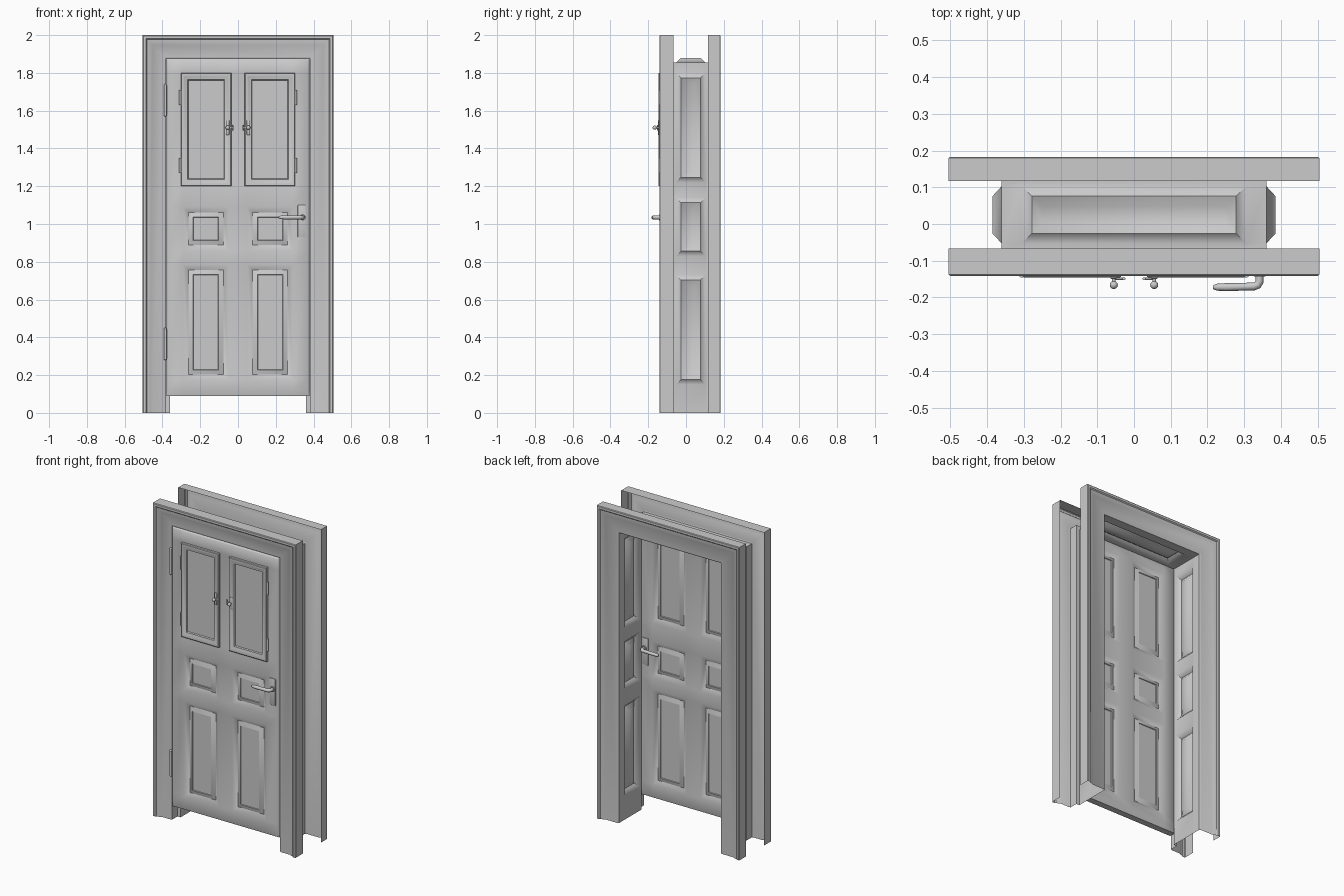
import bpy, bmesh, math
from mathutils import Vector, Matrix

if "Cube" in bpy.data.objects:
    bpy.data.objects.remove(bpy.data.objects["Cube"])


def finish(name, bm, angle=50):
    bmesh.ops.remove_doubles(bm, verts=bm.verts, dist=1e-5)
    bmesh.ops.recalc_face_normals(bm, faces=bm.faces)
    me = bpy.data.meshes.new(name)
    bm.to_mesh(me)
    bm.free()
    me.shade_smooth()
    me.set_sharp_from_angle(angle=math.radians(angle))
    ob = bpy.data.objects.new(name, me)
    bpy.context.collection.objects.link(ob)
    return ob


def sheet(bm, us, vs, panels, rings, f):
    """Grid of faces; cells listed in panels get nested rings of (inset, depth)."""
    def quad(*pts):
        bm.faces.new([bm.verts.new(f(*p)) for p in pts])
    for i in range(len(us) - 1):
        for j in range(len(vs) - 1):
            def ring(ins, d):
                a, b, c, e = us[i] + ins, us[i+1] - ins, vs[j] + ins, vs[j+1] - ins
                return [(a, c, d), (b, c, d), (b, e, d), (a, e, d)]
            cur = ring(0, 0)
            if (i, j) in panels:
                for ins, d in rings:
                    nxt = ring(ins, d)
                    for k in range(4):
                        m = (k + 1) % 4
                        quad(cur[k], cur[m], nxt[m], nxt[k])
                    cur = nxt
            quad(*cur)
    bmesh.ops.remove_doubles(bm, verts=bm.verts, dist=1e-5)


def bridge(bm):
    bmesh.ops.bridge_loops(bm, edges=[e for e in bm.edges if e.is_boundary])


def box(name, x, y, z, bevel=0.0):
    bm = bmesh.new()
    bmesh.ops.create_cube(bm, size=1)
    for v in bm.verts:
        v.co = Vector(r[0] + (c + .5) * (r[1] - r[0]) for r, c in zip((x, y, z), v.co))
    if bevel:
        bmesh.ops.bevel(bm, geom=bm.edges[:], offset=bevel, segments=2, profile=.5, affect='EDGES')
    return finish(name, bm)


def pin(name, loc, r, length, axis='Z', r2=None):
    bm = bmesh.new()
    rot = Matrix.Rotation(math.pi / 2, 4, 'X') if axis == 'Y' else Matrix()
    bmesh.ops.create_cone(bm, cap_ends=True, segments=16, radius1=r, radius2=r2 or r,
                          depth=length, matrix=Matrix.Translation(loc) @ rot)
    return finish(name, bm)


def ball(name, loc, r):
    bm = bmesh.new()
    bmesh.ops.create_uvsphere(bm, u_segments=16, v_segments=10, radius=r,
                              matrix=Matrix.Translation(loc))
    return finish(name, bm)


# Casings: hollow moulding profile (inward offset, depth) swept round three sides
def casing(name, y0, sign, profile):
    bm = bmesh.new()
    rows = []
    for u, d in profile:
        x, h, y = .505 - u, 2 - u, y0 + sign * d
        rows.append([bm.verts.new(p) for p in ((-x, y, 0), (-x, y, h), (x, y, h), (x, y, 0))])
    for a, b in zip(rows, rows[1:]):
        for k in range(3):
            bm.faces.new((a[k], a[k+1], b[k+1], b[k]))
    finish(name, bm, 35)


face = [(0, 0), (0, .07), (.004, .074), (.018, .074), (.024, .067), (.04, .064), (.052, .056)]
casing("front_casing", -.067, -1, face + [(.115, .056), (.123, .052), (.123, 0), (.145, 0)])
casing("back_casing", .117, 1, [(u, d * .89) for u, d in face] + [(.135, .05), (.145, .045), (.145, 0)])

# Jamb lining with raised and fielded panels
jamb_rings = [(.027, .025), (.055, .006)]
ys = [-.067, -.053, .103, .117]
zs = [0, .15, .73, .83, 1.14, 1.22, 1.80, 1.855]
for side, s in (("left", -1), ("right", 1)):
    bm = bmesh.new()
    sheet(bm, ys, zs, {(1, 1), (1, 3), (1, 5)}, jamb_rings,
          lambda u, v, d: (s * (.36 + d), u, v))
    finish(side + "_jamb", bm)
bm = bmesh.new()
sheet(bm, [-.36, -.305, .305, .36], ys, {(1, 1)}, jamb_rings,
      lambda u, v, d: (u, v, 1.855 + d))
finish("head_jamb", bm)

# Door leaf: six panels on both faces, edges eased, bottom rail sloped
door_x = [-.378, -.37, -.29, -.05, .05, .29, .37, .378]
door_z = [.09, .125, .175, .785, .86, 1.09, 1.21, 1.80, 1.868, 1.877]
cells = {(i, j) for i in (2, 4) for j in (2, 4, 6)}


def door_face(y, s):
    def f(u, v, d):
        edge = abs(u) > .374 or v > 1.872 or v < .1
        return (u, y + s * (d + (.008 if edge else 0)), v)
    return f


bm = bmesh.new()
door_rings = [(.028, .017), (.053, .006), (.055, .010)]
sheet(bm, door_x, door_z, cells, door_rings, door_face(-.130, 1))
sheet(bm, door_x, door_z, cells, door_rings, door_face(-.073, -1))
bridge(bm)
finish("door_leaf", bm)

# Hinged window frames with pane, hinges, latch and knob
for side, s in (("left", -1), ("right", 1)):
    bm = bmesh.new()
    xs = sorted((s * .035, s * .303))
    sheet(bm, xs, [1.2, 1.8], {(0, 0)},
          [(.004, -.003), (.014, -.003), (.022, .001), (.036, .003), (.04, .010)],
          lambda u, v, d: (u, -.143 + d, v))
    sheet(bm, xs, [1.2, 1.8], set(), [], lambda u, v, d: (u, -.129, v))
    bridge(bm)
    finish(side + "_window_frame", bm, 35)
    for z in (1.31, 1.67):
        pin(side + "_window_hinge", (s * .306, -.139, z), .007, .08)
    box(side + "_knob_plate", sorted((s * .046, s * .064)), (-.149, -.145), (1.472, 1.548), .0015)
    pin(side + "_knob_stem", (s * .055, -.153, 1.51), .005, .02, 'Y')
    ball(side + "_knob", (s * .055, -.166, 1.51), .011)
    box(side + "_latch_bar", sorted((s * .024, s * .052)), (-.152, -.146), (1.506, 1.514), .001)
    pin(side + "_latch_pin", (s * .027, -.149, 1.51), .004, .03)

# Door hinges
for z in (.365, 1.655):
    pin("door_hinge", (-.385, -.130, z), .008, .15)
    for dz in (-.078, .078):
        ball("door_hinge_cap", (-.385, -.130, z + dz), .008)

# Lever handles on both faces
for side, y, s in (("front", -.130, -1), ("back", -.073, 1)):
    box(side + "_handle_plate", (.316, .358), sorted((y - s * .002, y + s * .005)), (.93, 1.10), .002)
    pin(side + "_handle_rose", (.342, y + s * .008, 1.035), .016, .01, 'Y')
    cu = bpy.data.curves.new(side + "_handle", 'CURVE')
    cu.dimensions = '3D'
    cu.bevel_depth = .011
    cu.bevel_resolution = 3
    cu.use_fill_caps = True
    sp = cu.splines.new('POLY')
    path = [(.342, 0, 1), (.342, .026, 1), (.337, .036, 1), (.326, .040, 1), (.29, .041, .95),
            (.25, .042, 1), (.225, .042, .85), (.215, .042, .45)]
    sp.points.add(len(path) - 1)
    for p, (x, d, r) in zip(sp.points, path):
        p.co = (x, y + s * d, 1.035, 1)
        p.radius = r
    sp.use_smooth = True
    bpy.context.collection.objects.link(bpy.data.objects.new(side + "_handle", cu))
